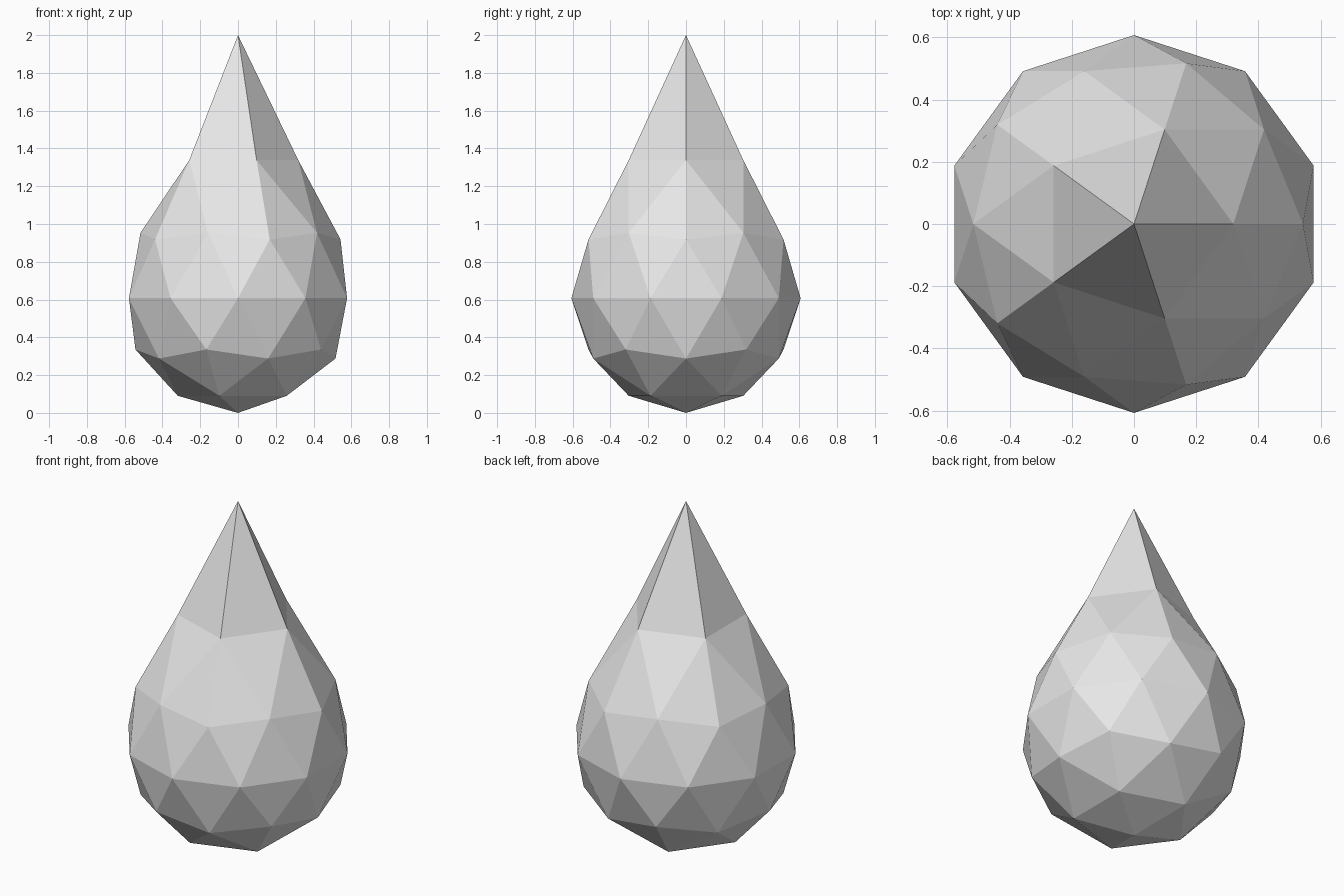
import bpy
import bmesh
from mathutils import Vector

# Remove the default cube
cube = bpy.data.objects.get("Cube")
if cube:
    bpy.data.objects.remove(cube, do_unlink=True)

RADIUS = 0.607
# Raised heights of the upper rings: (height on unit sphere, new height)
RAISED = [(1.0, 2.0), (0.8507, 1.338), (0.5257, 0.953), (0.4472, 0.918)]

# Plain grey material
grey = bpy.data.materials.new("light_grey")
grey.use_nodes = True
colour = (0.8, 0.8, 0.8, 1.0)
grey.diffuse_color = colour
grey.node_tree.nodes["Principled BSDF"].inputs["Base Color"].default_value = colour

# Faceted ball whose upper rings are pulled up into a point
bm = bmesh.new()
bmesh.ops.create_icosphere(bm, subdivisions=2, radius=1.0)
for v in bm.verts:
    unit = v.co.normalized()
    v.co = unit * RADIUS + Vector((0, 0, RADIUS))
    for ring, height in RAISED:
        if abs(unit.z - ring) < 0.02:
            v.co.z = height
for f in bm.faces:
    f.smooth = False
bmesh.ops.recalc_face_normals(bm, faces=bm.faces)

mesh = bpy.data.meshes.new("droplet")
bm.to_mesh(mesh)
bm.free()
mesh.materials.append(grey)
droplet = bpy.data.objects.new("droplet", mesh)
bpy.context.collection.objects.link(droplet)
